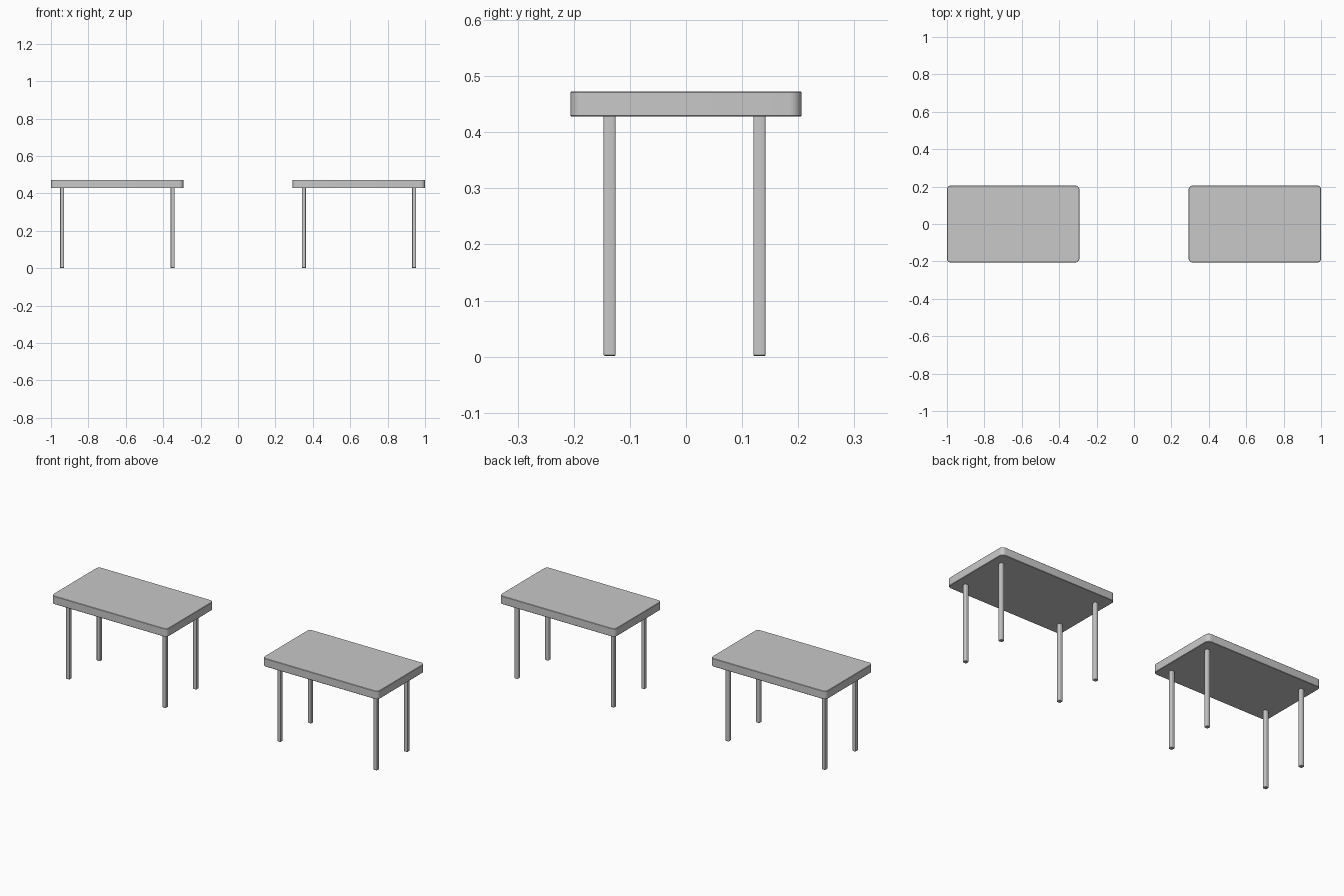
import bpy, bmesh

if "Cube" in bpy.data.objects:
    bpy.data.objects.remove(bpy.data.objects["Cube"])

grey = bpy.data.materials.new("plain grey")
grey.diffuse_color = (0.58, 0.58, 0.58, 1)
grey.use_nodes = True
grey.node_tree.nodes["Principled BSDF"].inputs["Base Color"].default_value = grey.diffuse_color


def rounded_box(name, lo, hi, corner, segs, rim):
    """Box with rounded upright corners and a fine bevel on its top and bottom rims."""
    bm = bmesh.new()
    bmesh.ops.create_cube(bm, size=1)
    for v in bm.verts:
        for i in range(3):
            v.co[i] = lo[i] if v.co[i] < 0 else hi[i]
    upright = [e for e in bm.edges if abs(e.verts[0].co.z - e.verts[1].co.z) > 1e-4]
    bmesh.ops.bevel(bm, geom=upright, offset=corner, segments=segs,
                    profile=0.5, affect='EDGES')
    rims = [e for e in bm.edges if abs(e.verts[0].co.z - e.verts[1].co.z) < 1e-4]
    bmesh.ops.bevel(bm, geom=rims, offset=rim, segments=1,
                    profile=0.5, affect='EDGES')
    bmesh.ops.recalc_face_normals(bm, faces=bm.faces)
    mesh = bpy.data.meshes.new(name)
    bm.to_mesh(mesh)
    bm.free()
    mesh.materials.append(grey)
    ob = bpy.data.objects.new(name, mesh)
    bpy.context.collection.objects.link(ob)
    bpy.ops.object.select_all(action='DESELECT')
    ob.select_set(True)
    bpy.context.view_layer.objects.active = ob
    bpy.ops.object.shade_smooth_by_angle(angle=0.6)
    return ob


HALF = 0.0108  # half leg width
for side, cx in (("left", -0.646), ("right", 0.646)):
    # Table top
    rounded_box(f"{side}_table_top", (cx - 0.354, -0.206, 0.428),
                (cx + 0.354, 0.206, 0.473), 0.022, 6, 0.002)
    # Four slim legs
    for end, dx in (("outer" if cx < 0 else "inner", -0.294),
                    ("inner" if cx < 0 else "outer", 0.296)):
        for row, y in (("front", -0.136), ("back", 0.131)):
            x = cx + dx
            rounded_box(f"{side}_table_{row}_{end}_leg", (x - HALF, y - HALF, 0.001),
                        (x + HALF, y + HALF, 0.432), 0.004, 3, 0.002)
